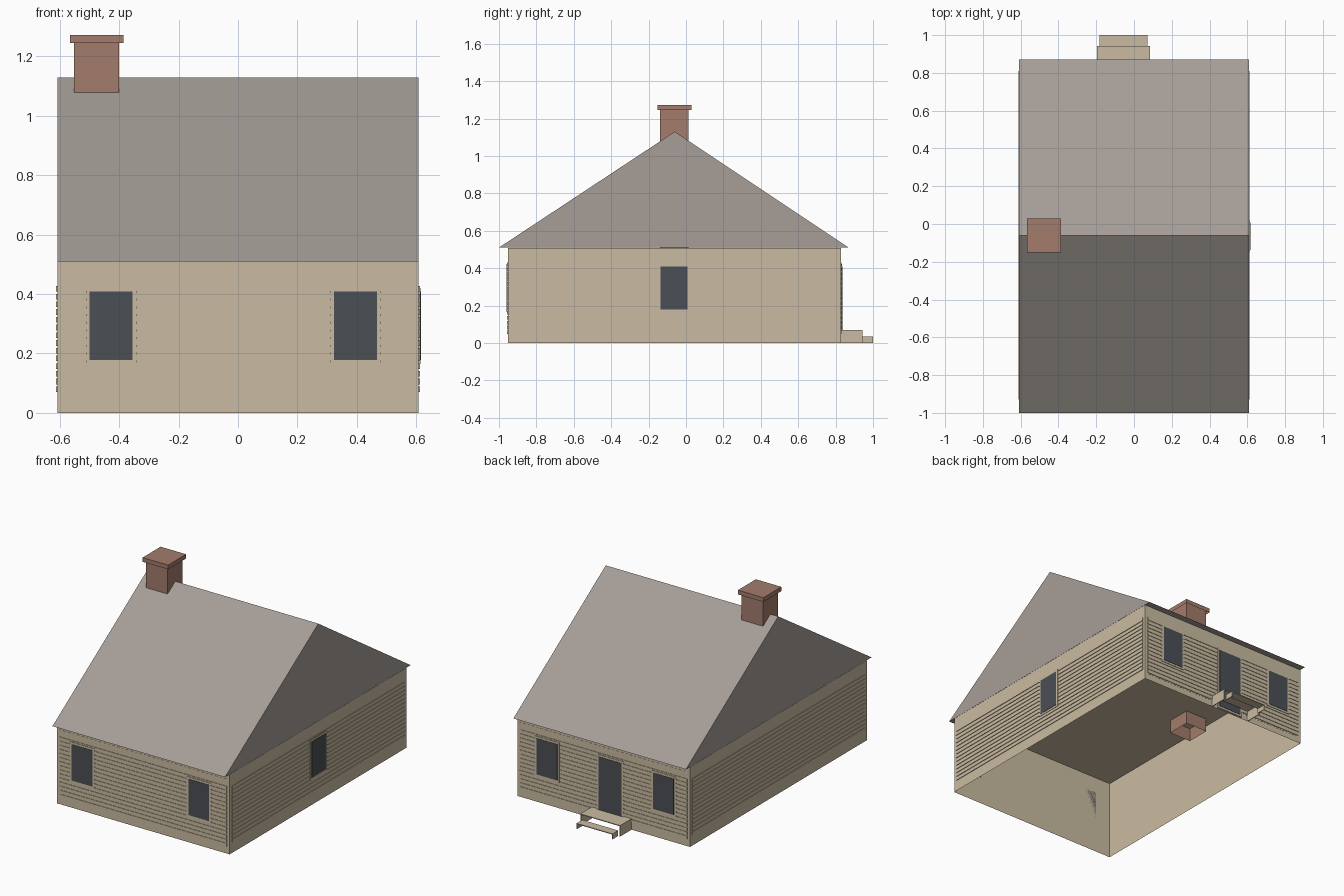
import bpy
import bmesh
from mathutils import Matrix, Vector

if "Cube" in bpy.data.objects:
    bpy.data.objects.remove(bpy.data.objects["Cube"], do_unlink=True)


def material(name, color):
    m = bpy.data.materials.new(name)
    m.use_nodes = True
    m.diffuse_color = (*color, 1)
    m.node_tree.nodes["Principled BSDF"].inputs["Base Color"].default_value = (*color, 1)
    return m


tan = material("tan_siding", (0.59, 0.50, 0.36))
grey = material("grey_roof", (0.38, 0.34, 0.31))
brick = material("red_brick", (0.37, 0.20, 0.15))
dark = material("dark_glass", (0.07, 0.078, 0.09))


def finish(name, bm, mat):
    mesh = bpy.data.meshes.new(name)
    bm.to_mesh(mesh)
    bm.free()
    mesh.materials.append(mat)
    obj = bpy.data.objects.new(name, mesh)
    bpy.context.collection.objects.link(obj)
    return obj


def add_box(bm, lo, hi, open_bottom=False):
    lo, hi = Vector(lo), Vector(hi)
    lo, hi = (Vector(map(min, lo, hi)), Vector(map(max, lo, hi)))
    mat = Matrix.Translation((lo + hi) / 2) @ Matrix.Diagonal((*(hi - lo), 1))
    verts = bmesh.ops.create_cube(bm, size=1, matrix=mat)["verts"]
    if open_bottom:
        bm.normal_update()
        faces = {f for v in verts for f in v.link_faces if f.normal.z < -0.9}
        bmesh.ops.delete(bm, geom=list(faces), context="FACES_ONLY")


def box(name, lo, hi, mat, open_bottom=False):
    bm = bmesh.new()
    add_box(bm, lo, hi, open_bottom)
    return finish(name, bm, mat)


# House shell, open underneath
X, FRONT, BACK, EAVE = 0.608, -0.952, 0.828, 0.51
box("house_walls", (-X, FRONT, 0), (X, BACK, EAVE - 0.001), tan, True)

# Each wall: axis across the wall, plane position, outward direction
WALLS = {"front": ("x", FRONT, -1), "back": ("x", BACK, 1),
         "left": ("y", X, 1), "right": ("y", -X, -1)}


def add_plate(bm, wall, u0, u1, z0, z1, depth):
    axis, plane, out = WALLS[wall]
    outer = plane + out * depth
    if axis == "x":
        add_box(bm, (u0, plane, z0), (u1, outer, z1))
    else:
        add_box(bm, (plane, u0, z0), (outer, u1, z1))


def plate(name, wall, u0, u1, z0, z1, depth, mat):
    bm = bmesh.new()
    add_plate(bm, wall, u0, u1, z0, z1, depth)
    return finish(name, bm, mat)


# Clapboards on all four walls
STEP, GAP = 0.026, 0.007
for wall, (axis, _, _) in WALLS.items():
    if axis == "x":
        u0, u1, z0, count = -0.59, 0.59, 0.04, 15
        plate(wall + "_siding_panel", wall, u0, u1, z0, 0.475, 0.001, tan)
    else:
        u0, u1, z0, count = -0.93, 0.81, 0.063, 14
    bm = bmesh.new()
    for i in range(count):
        z = z0 + i * STEP + GAP
        add_plate(bm, wall, u0, u1, z, z + STEP - GAP, 0.004)
    finish(wall + "_clapboards", bm, tan)


# Windows and door: a trim plate with a dark plate on top
def opening(name, wall, centre, width, z0, z1, trim=0.013):
    h = width / 2
    plate(name + "_trim", wall, centre - h - trim, centre + h + trim,
          z0 - trim, z1 + trim, 0.007, tan)
    plate(name, wall, centre - h, centre + h, z0, z1, 0.009, dark)


for wall in ("front", "back"):
    opening(wall + "_window_right", wall, -0.427, 0.145, 0.178, 0.408)
    opening(wall + "_window_left", wall, 0.395, 0.145, 0.178, 0.408)
opening("side_window", "left", -0.065, 0.145, 0.178, 0.408)
opening("back_door", "back", -0.05, 0.16, 0.02, 0.408)

# Gable roof as an extruded triangle
bm = bmesh.new()
ends = [[bm.verts.new((x, y, z)) for y, z in ((-1, EAVE), (0.87, EAVE), (-0.06, 1.13))]
        for x in (-X, X)]
bm.faces.new(ends[0])
bm.faces.new(ends[1])
for i in range(3):
    j = (i + 1) % 3
    bm.faces.new((ends[0][i], ends[0][j], ends[1][j], ends[1][i]))
bmesh.ops.recalc_face_normals(bm, faces=bm.faces)
finish("gable_roof", bm, grey)

# Chimney and its cap
box("chimney_stack", (-0.553, -0.138, 0.424), (-0.4, 0.014, 1.26), brick, True)
box("chimney_cap", (-0.566, -0.152, 1.245), (-0.386, 0.029, 1.272), brick, True)


# Back steps: tread on two side panels, open at the riser
def step(name, x0, x1, y0, y1, height, t=0.005):
    bm = bmesh.new()
    add_box(bm, (x0, y0, height - t), (x1, y1, height))
    for x in (x0, x1 - t):
        add_box(bm, (x, y0, 0), (x + t, y1, height - t))
    finish(name, bm, tan)


step("upper_step", -0.196, 0.085, BACK, 0.943, 0.07)
step("lower_step", -0.182, 0.071, 0.943, 1.0, 0.035)
